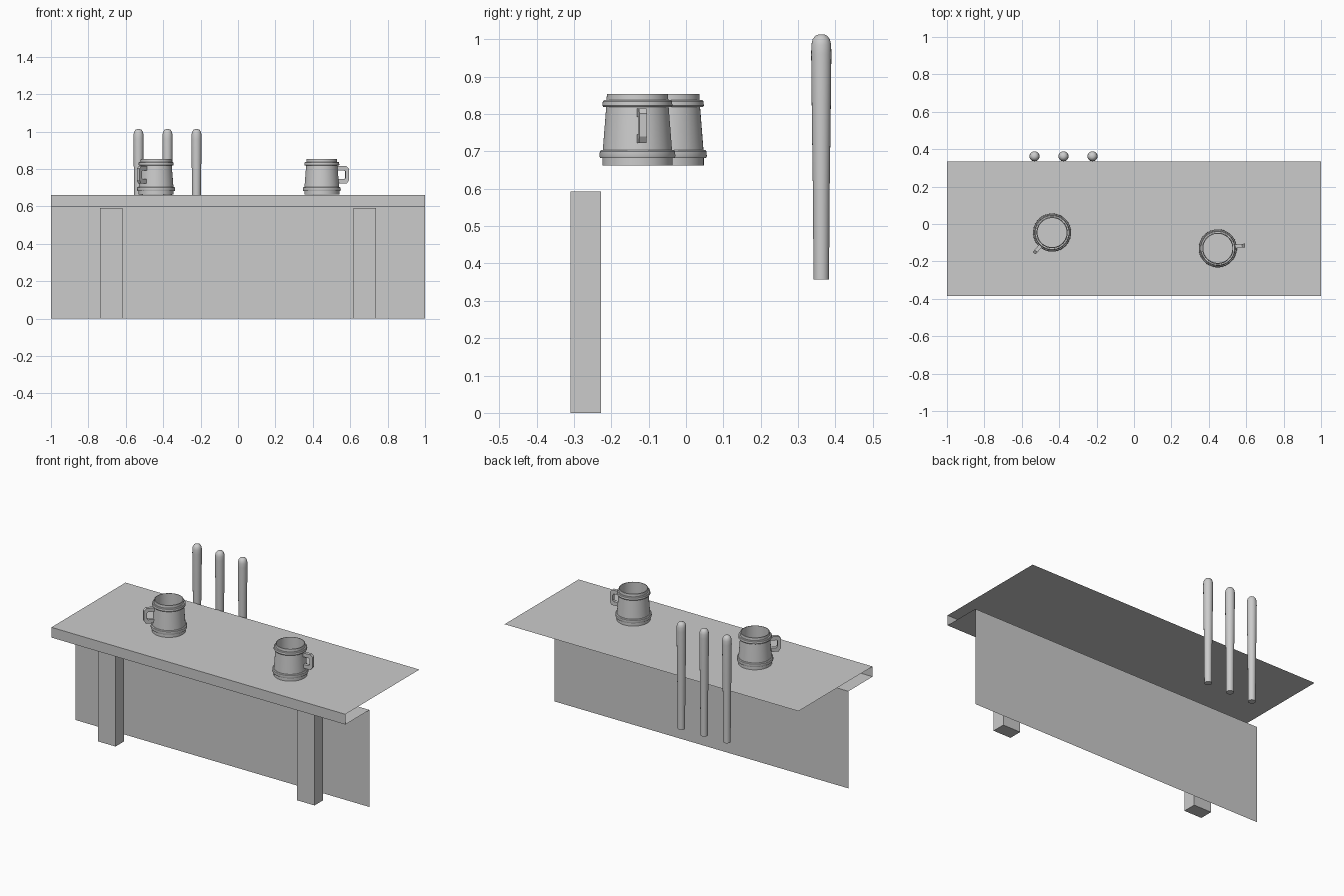
import bpy, bmesh, math
from mathutils import Matrix, Vector

if "Cube" in bpy.data.objects:
    bpy.data.objects.remove(bpy.data.objects["Cube"])

grey = bpy.data.materials.new("plain_grey")
grey.diffuse_color = (0.6, 0.6, 0.6, 1)
grey.use_nodes = True
grey.node_tree.nodes["Principled BSDF"].inputs["Base Color"].default_value = grey.diffuse_color


def finish(bm, name, recalc=True, smooth=False):
    if recalc:
        bmesh.ops.recalc_face_normals(bm, faces=bm.faces)
    me = bpy.data.meshes.new(name)
    bm.to_mesh(me)
    bm.free()
    me.materials.append(grey)
    ob = bpy.data.objects.new(name, me)
    bpy.context.collection.objects.link(ob)
    if smooth:
        bpy.ops.object.select_all(action='DESELECT')
        ob.select_set(True)
        bpy.context.view_layer.objects.active = ob
        bpy.ops.object.shade_smooth_by_angle(angle=math.radians(35))
    return ob


def lathe(bm, profile, n):
    # closed solid of revolution; first and last rings are capped
    rings = [[bm.verts.new((r * math.cos(2 * math.pi * i / n),
                            r * math.sin(2 * math.pi * i / n), z)) for i in range(n)]
             for r, z in profile]
    for a, b in zip(rings, rings[1:]):
        for i in range(n):
            j = (i + 1) % n
            bm.faces.new((a[i], a[j], b[j], b[i]))
    bm.faces.new(rings[0][::-1])
    bm.faces.new(rings[-1])


# bar counter: folded open sheet (top, front edge, underside lip, set-back panel)
bm = bmesh.new()
section = [(0.335, 0.66), (-0.385, 0.66), (-0.385, 0.597), (-0.15, 0.597), (-0.15, 0)]
left = [bm.verts.new((-1, y, z)) for y, z in section]
right = [bm.verts.new((1, y, z)) for y, z in section]
for i in range(len(section) - 1):
    bm.faces.new((left[i], left[i + 1], right[i + 1], right[i]))
finish(bm, "counter", recalc=False)

# front legs
for side, name in ((-1, "left_leg"), (1, "right_leg")):
    bm = bmesh.new()
    bmesh.ops.create_cube(bm, size=1)
    bmesh.ops.scale(bm, vec=(0.12, 0.082, 0.592), verts=bm.verts)
    bmesh.ops.translate(bm, vec=(side * 0.677, -0.268, 0.296), verts=bm.verts)
    finish(bm, name)

# tap handles behind the counter
for k in range(3):
    bm = bmesh.new()
    prof = [(0.021, 0.357), (0.0215, 0.475), (0.0225, 0.6), (0.025, 0.78), (0.027, 0.96),
            (0.0265, 0.985), (0.023, 1.0), (0.016, 1.009), (0.007, 1.013)]
    lathe(bm, prof, 24)
    bmesh.ops.translate(bm, vec=(-0.532 + 0.155 * k, 0.362, 0), verts=bm.verts)
    finish(bm, "tap_handle_%d" % (k + 1), smooth=True)

# tankards with two hoops, hollow inside, and a squared handle
mug = [(0.094, 0), (0.094, 0.02), (0.1, 0.02), (0.102, 0.025), (0.101, 0.038), (0.097, 0.042),
       (0.093, 0.042), (0.084, 0.156), (0.091, 0.156), (0.094, 0.16), (0.093, 0.172),
       (0.09, 0.175), (0.083, 0.175), (0.082, 0.191), (0.078, 0.192), (0.080, 0.02)]
outer = [(0.084, 0.153), (0.131, 0.153), (0.146, 0.139), (0.146, 0.078), (0.134, 0.06), (0.088, 0.06)]
inner = [(0.084, 0.13), (0.121, 0.13), (0.127, 0.124), (0.127, 0.09), (0.121, 0.083), (0.088, 0.083)]
for name, x, y, ang in (("left", -0.438, -0.046, 229), ("right", 0.448, -0.13, 6)):
    place = Matrix.Translation((x, y, 0.662)) @ Matrix.Rotation(math.radians(ang), 4, 'Z')
    bm = bmesh.new()
    lathe(bm, mug, 32)
    bm.transform(place)
    finish(bm, name + "_mug", smooth=True)

    bm = bmesh.new()
    rows = [[bm.verts.new((px, py, pz)) for (px, pz), py in
             ((o, -0.01), (o, 0.01), (i, 0.01), (i, -0.01))] for o, i in zip(outer, inner)]
    for a, b in zip(rows, rows[1:]):
        for i in range(4):
            j = (i + 1) % 4
            bm.faces.new((a[i], a[j], b[j], b[i]))
    bm.faces.new(rows[0][::-1])
    bm.faces.new(rows[-1])
    bm.transform(place)
    finish(bm, name + "_mug_handle")
